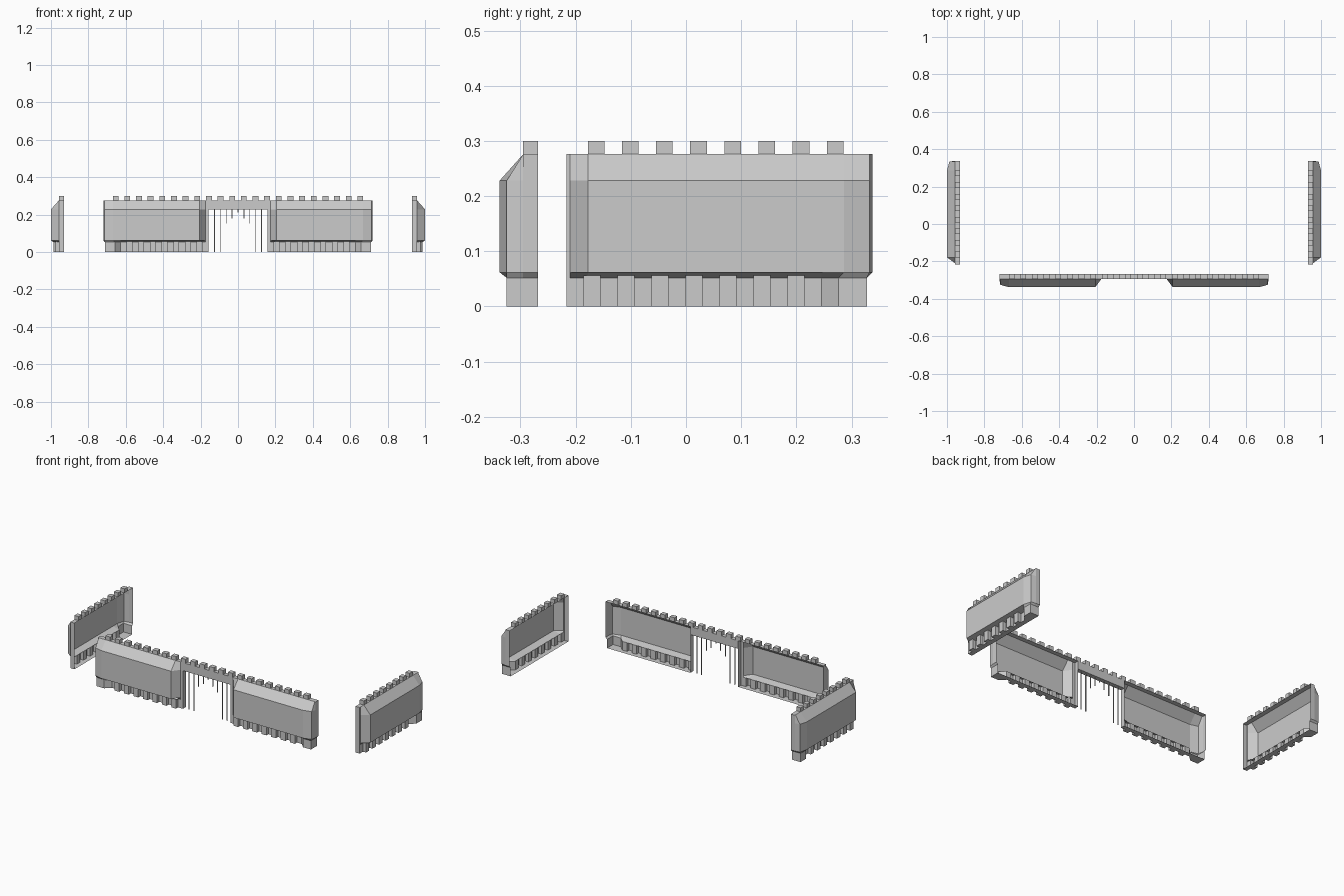
import bpy, bmesh

if "Cube" in bpy.data.objects:
    bpy.data.objects.remove(bpy.data.objects["Cube"])

PLATE, DEEP, TOOTH, PIER = 0.027, 0.07, 0.047, 0.057
Z_TOP, Z_SHOULDER, Z_BELLY, Z_BASE = 0.276, 0.228, 0.062, 0.052


def finish(bm, name):
    bmesh.ops.remove_doubles(bm, verts=bm.verts, dist=1e-5)
    bmesh.ops.recalc_face_normals(bm, faces=bm.faces)
    me = bpy.data.meshes.new(name)
    bm.to_mesh(me)
    bm.free()
    ob = bpy.data.objects.new(name, me)
    bpy.context.collection.objects.link(ob)


def box(bm, lo, hi):
    r = bmesh.ops.create_cube(bm, size=1)
    for v in r["verts"]:
        for i in range(3):
            v.co[i] = (lo[i] + hi[i]) / 2 + v.co[i] * (hi[i] - lo[i])


def bridge(bm, a, b):
    for i in range(len(a) - 1):
        bm.faces.new((a[i], a[i + 1], b[i + 1], b[i]))


def wall(name, place, e0, s0, s1):
    """Open-backed bulging wall; s runs along it, d is outward depth."""
    bm = bmesh.new()
    x = s1 - 0.092

    def ring(pts, z):
        return [bm.verts.new((*place(s, d), z)) for s, d in pts]

    start = [(e0, 0), (e0, PLATE), (s0, PLATE)]
    along = [s0 + 0.032, x, s1 - 0.052, s1 - 0.005]
    end = [(s1, PLATE), (s1, 0)]
    top = start + [(s, PLATE) for s in along] + end
    full = start + list(zip(along, (DEEP, DEEP, DEEP, PIER))) + end
    foot = [(x, PLATE), (s1 - 0.062, PIER), (s1 - 0.01, PIER),
            (s1 - 0.01, PLATE), (s1 - 0.01, 0)]
    low = start + [(along[0], PLATE)] + foot
    rings = [ring(top, Z_TOP), ring(full, Z_SHOULDER),
             ring(full, Z_BELLY), ring(low, Z_BASE)]
    for a, b in zip(rings, rings[1:]):
        bridge(bm, a, b)

    # walkway on top
    bm.faces.new(ring([(e0, 0), (e0, PLATE), (s1, PLATE), (s1, 0)], Z_TOP))

    # toothed base with floor and end pier
    n = 15
    w = (x - e0) / n
    zig = [(e0, 0)]
    for i in range(n):
        d = TOOTH if i % 2 else PLATE
        zig += [(e0 + i * w, d), (e0 + (i + 1) * w, d)]
    zig += foot[1:]
    upper = [bm.verts.new((*place(s, d), Z_BASE + (0.0045 if d == TOOTH else 0)))
             for s, d in zig]
    lower = ring(zig, 0)
    bridge(bm, upper, lower)
    bm.faces.new(lower)
    finish(bm, name)


# walls
for sign, side in ((1, "right"), (-1, "left")):
    wall("side_wall_" + side, lambda s, d: (sign * (0.93 + d), s),
         -0.217, -0.21, 0.338)
    wall("front_wall_" + side, lambda s, d: (sign * s, -0.268 - d),
         0.158, 0.175, 0.72)

    # side battlements
    bm = bmesh.new()
    for i in range(8):
        y = -0.163 + i * 0.0619
        xs = sorted((sign * 0.93, sign * 0.957))
        box(bm, (xs[0], y - 0.015, Z_TOP), (xs[1], y + 0.015, 0.30))
    finish(bm, "side_battlements_" + side)

# front battlements
bm = bmesh.new()
for i in range(22):
    c = (i - 10.5) * 0.0623
    box(bm, (c - 0.0155, -0.295, Z_TOP), (c + 0.0155, -0.268, 0.30))
finish(bm, "front_battlements")

# lintel over the gate
bm = bmesh.new()
box(bm, (-0.158, -0.295, Z_SHOULDER), (0.158, -0.268, Z_TOP))
finish(bm, "gate_lintel")

# gate bars, shorter toward the middle
bm = bmesh.new()
for i, z in enumerate((0.212, 0.178, 0.153, 0, 0)):
    for c in {i * 0.0315, -i * 0.0315}:
        box(bm, (c - 0.002, -0.284, z), (c + 0.002, -0.28, Z_SHOULDER))
finish(bm, "gate_bars")
